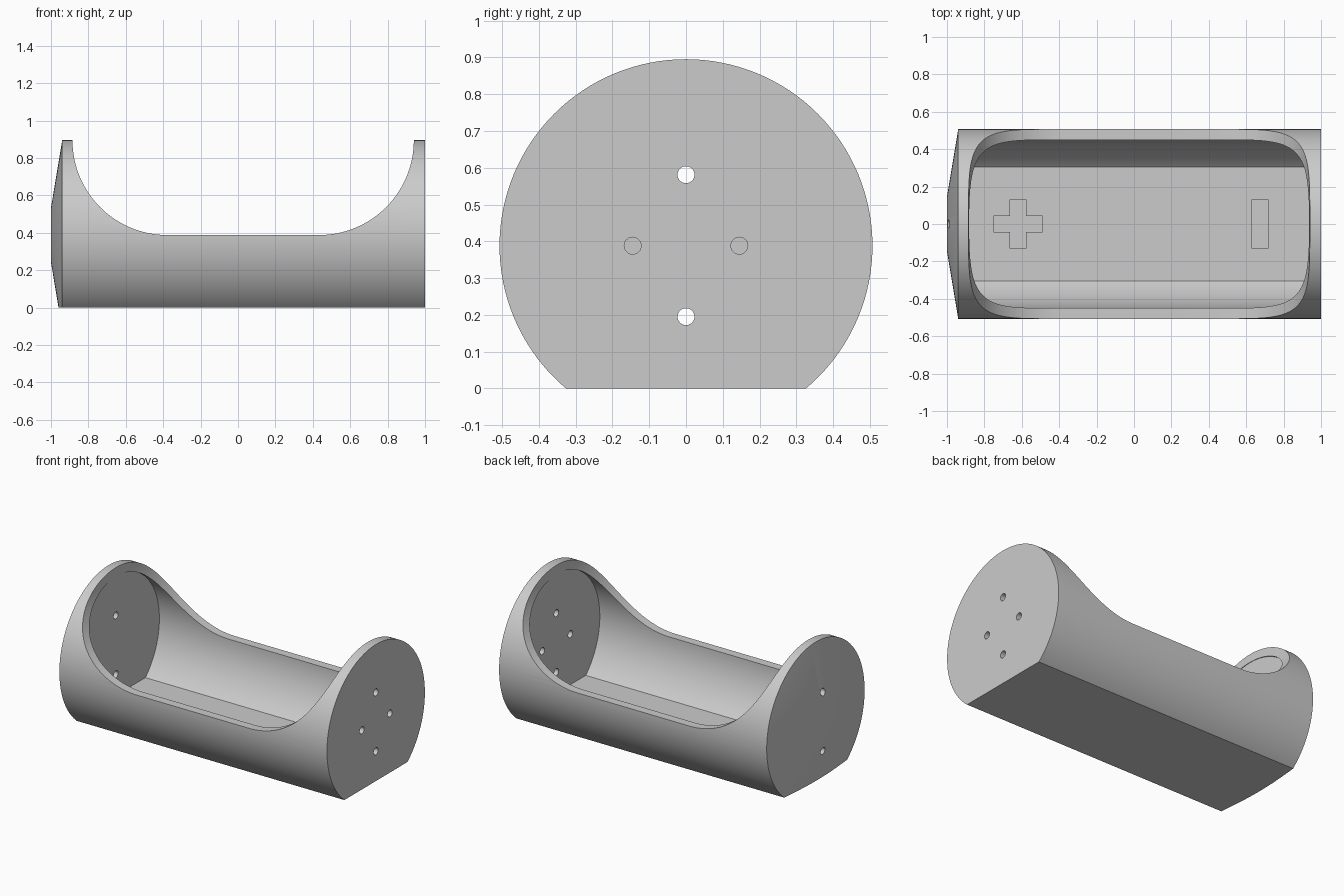
import bpy, bmesh
from math import sin, cos, pi, radians
from mathutils import Matrix, Vector

cube = bpy.data.objects.get("Cube")
if cube:
    bpy.data.objects.remove(cube, do_unlink=True)

R, AXIS_Z = 0.507, 0.388        # outer radius and height of the tube axis
X_LEFT, X_RIGHT = -0.885, 0.94  # inner faces of the end walls
FLOOR = 0.057

grey = bpy.data.materials.new("plain grey")
grey.use_nodes = True
grey.diffuse_color = (0.6, 0.6, 0.6, 1)
grey.node_tree.nodes["Principled BSDF"].inputs["Base Color"].default_value = (0.6, 0.6, 0.6, 1)


def finish(bm, name):
    bmesh.ops.recalc_face_normals(bm, faces=bm.faces[:])
    mesh = bpy.data.meshes.new(name)
    bm.to_mesh(mesh)
    bm.free()
    mesh.materials.append(grey)
    obj = bpy.data.objects.new(name, mesh)
    bpy.context.collection.objects.link(obj)
    return obj


def lathe(name, profile, cut_z=None, center=(0, AXIS_Z), sides=128):
    """Closed solid turned about an x-parallel axis, optionally cut flat below."""
    bm = bmesh.new()
    rings = [[bm.verts.new((x, center[0] + r * sin(2 * pi * i / sides),
                            center[1] + r * cos(2 * pi * i / sides)))
              for i in range(sides)] for x, r in profile]
    for a, b in zip(rings, rings[1:]):
        for i in range(sides):
            j = (i + 1) % sides
            bm.faces.new((a[i], a[j], b[j], b[i]))
    bm.faces.new(rings[0])
    bm.faces.new(rings[-1])
    if cut_z is not None:
        res = bmesh.ops.bisect_plane(bm, geom=bm.verts[:] + bm.edges[:] + bm.faces[:],
                                     plane_co=(0, 0, cut_z), plane_no=(0, 0, 1),
                                     clear_inner=True)
        rim = [e for e in res["geom_cut"] if isinstance(e, bmesh.types.BMEdge)]
        bmesh.ops.contextual_create(bm, geom=rim)
    return finish(bm, name)


def prism(name, points, offset):
    """Polygon extruded along an offset vector."""
    bm = bmesh.new()
    face = bm.faces.new([bm.verts.new(p) for p in points])
    new = bmesh.ops.extrude_face_region(bm, geom=[face], use_keep_orig=True)["geom"]
    bmesh.ops.translate(bm, vec=offset, verts=[v for v in new if isinstance(v, bmesh.types.BMVert)])
    return finish(bm, name)


# Outer shell: flat-bottomed tube with a shallow cone on the left-hand end
body = lathe("battery_holder_body", [(-1, 0.145), (-0.94, R), (1, R)], cut_z=0)

# Round cavity with a flat floor
cutters = [lathe("cavity_cutter", [(X_LEFT, 0.45), (X_RIGHT, 0.45)], cut_z=FLOOR)]

# Open top with a quarter-circle sweep up to each end wall
steps = 40
top = AXIS_Z + R
sweep = [(X_LEFT, 1.2)]
for cx, start in ((X_LEFT + R, pi), (X_RIGHT - R, 1.5 * pi)):
    sweep += [(cx + R * cos(start + pi / 2 * i / steps), top + R * sin(start + pi / 2 * i / steps))
              for i in range(steps + 1)]
sweep.append((X_RIGHT, 1.2))
cutters.append(prism("opening_cutter", [(x, -0.7, z) for x, z in sweep], (0, 1.4, 0)))

# Wire holes: upper and lower pass both ends, the side pair only the right end
for name, y, z, x0 in (("upper", 0, 0.193, -1.1), ("lower", 0, -0.193, -1.1),
                       ("front", -0.145, 0, 0.8), ("back", 0.145, 0, 0.8)):
    cutters.append(lathe(name + "_hole_cutter", [(x0, 0.023), (1.1, 0.023)],
                         center=(y, AXIS_Z + z), sides=32))

# Engraved polarity marks in the floor
a, b = 0.043, 0.13
plus = [(a, a), (a, b), (-a, b), (-a, a), (-b, a), (-b, -a),
        (-a, -a), (-a, -b), (a, -b), (a, -a), (b, -a), (b, a)]
minus = [(a, b), (-a, b), (-a, -b), (a, -b)]
for name, outline, cx in (("plus_cutter", plus, -0.62), ("minus_cutter", minus, 0.673)):
    cutters.append(prism(name, [(cx + x, y, FLOOR - 0.02) for x, y in outline], (0, 0, 0.06)))

# Apply every cut and drop the cutters
bpy.ops.object.select_all(action='DESELECT')
bpy.context.view_layer.objects.active = body
body.select_set(True)
for cutter in cutters:
    cutter.hide_render = True
    mod = body.modifiers.new(cutter.name, 'BOOLEAN')
    mod.operation = 'DIFFERENCE'
    mod.solver = 'EXACT'
    mod.object = cutter
    bpy.ops.object.modifier_apply(modifier=mod.name)
    bpy.data.objects.remove(cutter, do_unlink=True)

bpy.ops.object.shade_smooth_by_angle(angle=radians(30))
